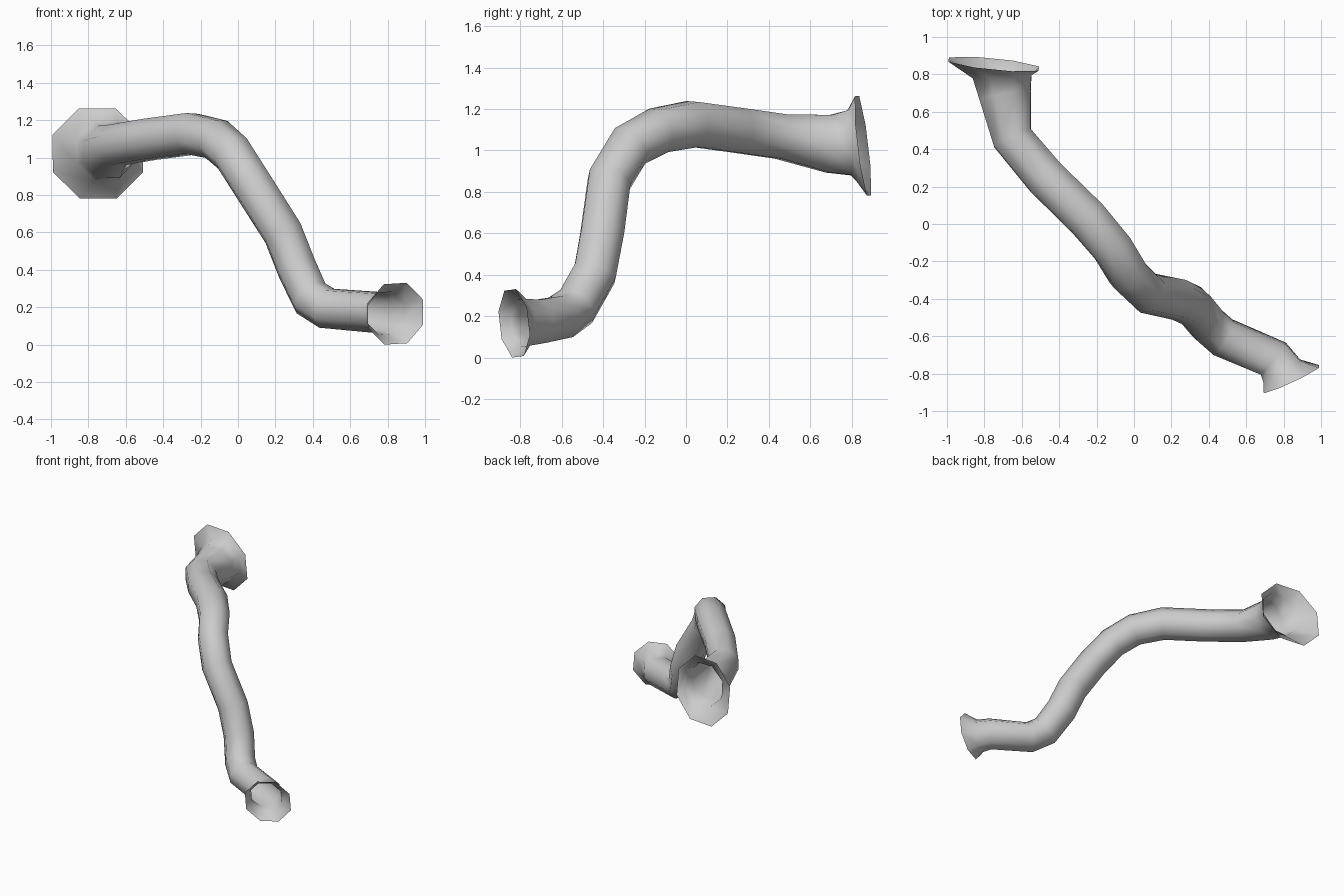
import bpy
import bmesh
import math
from mathutils import Vector

cube = bpy.data.objects.get("Cube")
if cube:
    bpy.data.objects.remove(cube, do_unlink=True)

SIDES = 8

# Centre line of the tunnel, back mouth to front mouth: x, y, z, radius
path = [
    (-0.75, 0.855, 1.035, 0.262),
    (-0.705, 0.79, 1.05, 0.17),
    (-0.69, 0.69, 1.045, 0.15),
    (-0.65, 0.46, 1.08, 0.117),
    (-0.475, 0.25, 1.11, 0.117),
    (-0.25, 0.03, 1.14, 0.118),
    (-0.115, -0.13, 1.11, 0.115),
    (-0.03, -0.27, 1.035, 0.113),
    (0.075, -0.37, 0.87, 0.112),
    (0.24, -0.405, 0.61, 0.112),
    (0.315, -0.44, 0.42, 0.112),
    (0.39, -0.53, 0.26, 0.112),
    (0.475, -0.605, 0.207, 0.112),
    (0.745, -0.72, 0.185, 0.114),
    (0.79, -0.785, 0.18, 0.122),
    (0.842, -0.83, 0.178, 0.176),
]
centres = [Vector(p[:3]) for p in path]

# Ring directions: bisect at each bend, with the tilted mouths set directly
tangents = []
for i, c in enumerate(centres):
    before = (c - centres[max(i - 1, 0)]).normalized()
    after = (centres[min(i + 1, len(path) - 1)] - c).normalized()
    tangents.append((before + after).normalized())
tangents[0] = Vector((-0.1, -1, -0.12)).normalized()
tangents[1] = Vector((0.05, -1, -0.05)).normalized()
tangents[-1] = Vector((0.42, -0.9, -0.1)).normalized()
tangents[-2] = Vector((0.5, -0.85, -0.05)).normalized()

# Loft the open tube, carrying the ring frame along without twist
bm = bmesh.new()
up = Vector((0, 0, 1))
rings = []
for i, (c, t) in enumerate(zip(centres, tangents)):
    if i:
        up = tangents[i - 1].rotation_difference(t) @ up
    up = (up - t * up.dot(t)).normalized()
    side = t.cross(up)
    ring = []
    for k in range(SIDES):
        a = math.tau * (k + 0.5) / SIDES
        ring.append(bm.verts.new(c + (up * math.cos(a) + side * math.sin(a)) * path[i][3]))
    rings.append(ring)
for r0, r1 in zip(rings, rings[1:]):
    for k in range(SIDES):
        n = (k + 1) % SIDES
        bm.faces.new((r0[k], r0[n], r1[n], r1[k]))
bmesh.ops.recalc_face_normals(bm, faces=bm.faces)

# Rest the lowest rim point on the ground
lowest = min(v.co.z for v in bm.verts)
bmesh.ops.translate(bm, verts=bm.verts, vec=(0, 0, -lowest))

mesh = bpy.data.meshes.new("tunnel_tube")
bm.to_mesh(mesh)
bm.free()
tube = bpy.data.objects.new("tunnel_tube", mesh)
bpy.context.collection.objects.link(tube)

# Plain grey
grey = bpy.data.materials.new("light_grey")
grey.use_nodes = True
colour = (0.6, 0.6, 0.6, 1)
grey.diffuse_color = colour
grey.node_tree.nodes["Principled BSDF"].inputs["Base Color"].default_value = colour
mesh.materials.append(grey)

bpy.ops.object.select_all(action="DESELECT")
tube.select_set(True)
bpy.context.view_layer.objects.active = tube
bpy.ops.object.shade_smooth_by_angle(angle=math.radians(60))
